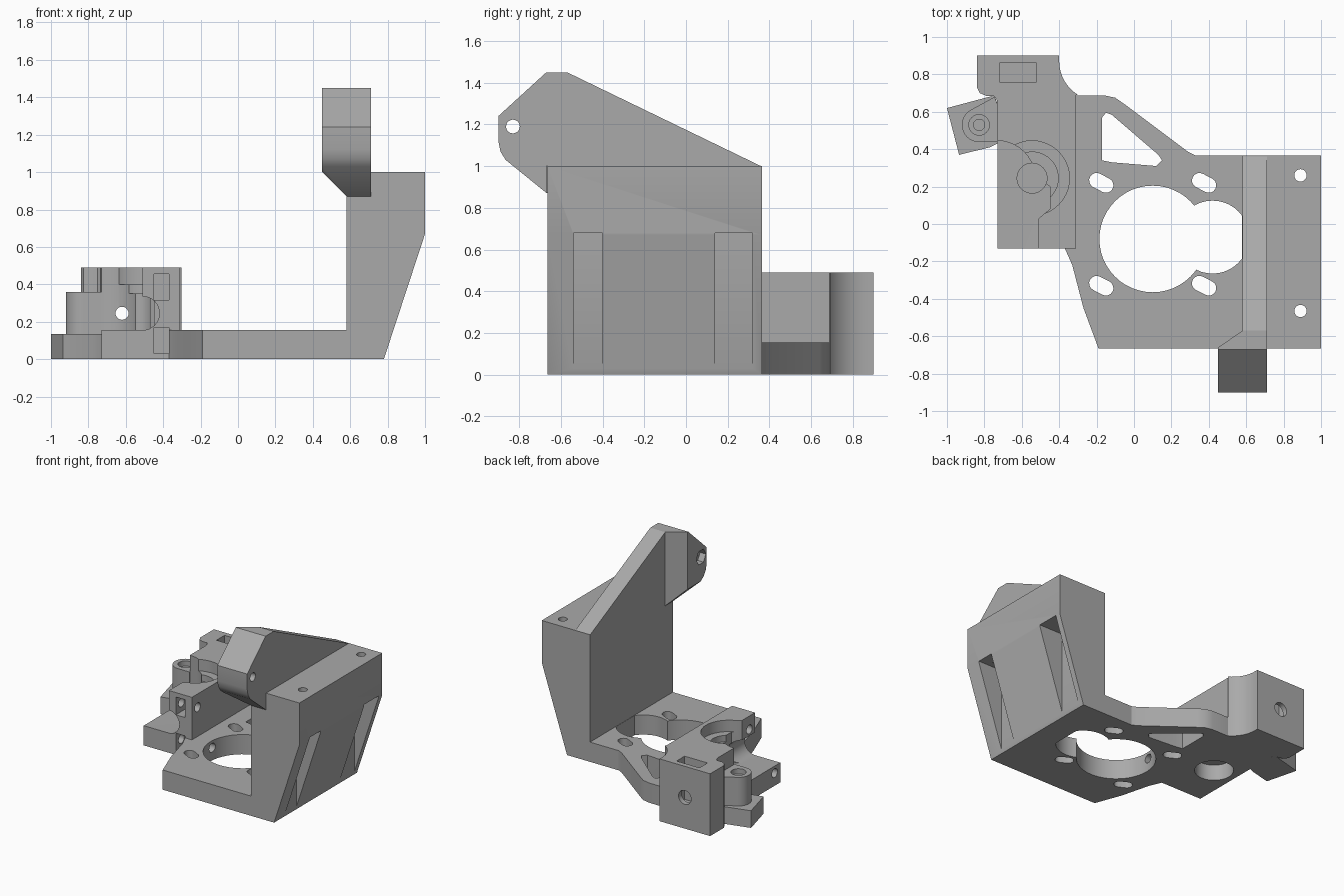
import bpy, bmesh, math
from mathutils import Vector

if "Cube" in bpy.data.objects:
    bpy.data.objects.remove(bpy.data.objects["Cube"], do_unlink=True)

grey = bpy.data.materials.new("plain grey")
grey.use_nodes = True
COLOUR = (0.4, 0.4, 0.4, 1)
grey.diffuse_color = COLOUR
grey.node_tree.nodes["Principled BSDF"].inputs["Base Color"].default_value = COLOUR


def arc(cx, cy, r, start=0, end=360, n=32):
    """Points on an arc; a whole circle leaves out its repeated last point."""
    count = n if end - start == 360 else n + 1
    return [(cx + r * math.cos(math.radians(start + (end - start) * i / n)),
             cy + r * math.sin(math.radians(start + (end - start) * i / n))) for i in range(count)]


def rect(a0, b0, a1, b1):
    return [(a0, b0), (a1, b0), (a1, b1), (a0, b1)]


def prism(name, points, axis, lo, hi):
    """Extrude a closed profile along an axis."""
    place = {"x": lambda a, b, h: Vector((h, a, b)),
             "y": lambda a, b, h: Vector((a, h, b)),
             "z": lambda a, b, h: Vector((a, b, h))}[axis]
    bm = bmesh.new()
    low = [bm.verts.new(place(a, b, lo)) for a, b in points]
    high = [bm.verts.new(place(a, b, hi)) for a, b in points]
    bm.faces.new(low)
    bm.faces.new(high)
    for i in range(len(points)):
        j = (i + 1) % len(points)
        bm.faces.new((low[i], low[j], high[j], high[i]))
    bmesh.ops.recalc_face_normals(bm, faces=bm.faces)
    mesh = bpy.data.meshes.new(name)
    bm.to_mesh(mesh)
    bm.free()
    mesh.materials.append(grey)
    obj = bpy.data.objects.new(name, mesh)
    bpy.context.collection.objects.link(obj)
    return obj


def activate(obj):
    bpy.ops.object.select_all(action="DESELECT")
    obj.select_set(True)
    bpy.context.view_layer.objects.active = obj


def carve(obj, points, axis, lo, hi, operation="DIFFERENCE"):
    """Cut a prism out of a part, or fuse one onto it."""
    tool = prism("cutter", points, axis, lo, hi)
    tool.hide_render = True
    mod = obj.modifiers.new("carve", "BOOLEAN")
    mod.operation, mod.solver, mod.object = operation, "EXACT", tool
    activate(obj)
    bpy.ops.object.modifier_apply(modifier=mod.name)
    bpy.data.objects.remove(tool, do_unlink=True)


BASE_TOP, BODY_TOP = 0.155, 0.49
FRONT, BACK = -0.665, 0.365
INNER = 0.58

# Base plate with motor opening, triangular window and four slanted slots
base = prism("base_plate", [
    (-0.19, FRONT), (INNER, FRONT), (INNER, BACK), (0.33, BACK), (0.29, 0.385),
    (-0.05, 0.64), (-0.1, 0.675), (-0.16, 0.688), (-0.31, 0.688), (-0.31, -0.13),
    (-0.37, -0.13), (-0.33, -0.22), (-0.27, -0.45)], "z", 0, BASE_TOP)
carve(base, arc(0.1, -0.08, 0.285, n=48), "z", -1, 1)
carve(base, [(min(x, INNER - 0.002), y) for x, y in arc(0.42, -0.07, 0.195, n=40)], "z", -1, 1)
carve(base, [(-0.17, 0.34), (-0.17, 0.57), (-0.15, 0.595), (-0.12, 0.585), (0.13, 0.37),
             (0.15, 0.34), (0.12, 0.31), (-0.12, 0.33)], "z", -1, 1)
for x in (-0.175, 0.375):
    for y in (0.22, -0.33):
        slot = arc(x + 0.025, y - 0.013, 0.04, -120, 60, 8) + arc(x - 0.025, y + 0.013, 0.04, 60, 240, 8)
        carve(base, slot, "z", -1, 1)

# Side wall, tapering to the foot, with two screw channels
wall = prism("side_wall", [(INNER, 0), (0.78, 0), (1, 0.67), (1, 1), (INNER, 1)], "y", FRONT, BACK)
for hole_y, y0, y1 in ((-0.465, -0.54, -0.4), (0.26, 0.14, 0.32)):
    carve(wall, rect(0.79, y0, 1.2, y1), "z", -0.1, 0.68)
    carve(wall, arc(0.89, hole_y, 0.033, n=20), "z", 0.6, 1.2)

# Arm rising over the wall, with a thicker head at the front
head_profile = [(-0.57, 1.45), (-0.67, 1.45), (-0.9, 1.24), (-0.9, 1.12),
                (-0.89, 1.07), (-0.865, 1.03), (-0.668, 0.87)]
arm = prism("arm", head_profile + [(-0.668, 1), (0.36, 1)], "x", INNER, 0.71)
head = prism("arm_head", head_profile + [(-0.57, 0.87)], "x", 0.45, INNER)
carve(head, [(0.44, -0.667), (INNER, -0.57), (INNER, -0.5), (0.44, -0.5)], "z", 0, 2)
carve(head, [(0.44, 1.01), (INNER, 0.87), (INNER, 0.8), (0.44, 0.8)], "y", -1, 0)
for part in (arm, head):
    carve(part, arc(-0.83, 1.19, 0.033, n=20), "x", 0, 1)
carve(head, arc(-0.83, 1.19, 0.06, n=6), "x", 0.4, 0.5)

# Feeder body: outline with a concave corner at the back
body = prism("feeder_body", [
    (-0.73, -0.13), (-0.31, -0.13), (-0.31, 0.688)]
    + arc(-0.19, 0.87, 0.21, 238, 180, 10)
    + [(-0.4, 0.9), (-0.84, 0.9), (-0.84, 0.73), (-0.825, 0.7), (-0.79, 0.685),
       (-0.75, 0.685), (-0.735, 0.67), (-0.73, 0.64)], "z", 0, BODY_TOP)
wheel = (-0.545, 0.245)
# Open side for the idler wheel
carve(body, [(-0.9, -0.2), (-0.51, -0.2), (-0.51, 0.03), (-0.45, 0.08), (-0.45, 0.2),
             (-0.51, 0.245), (-0.9, 0.245)], "z", BASE_TOP, 1)
carve(body, arc(-0.73, 0.245, 0.2, n=40), "z", BASE_TOP, 1)
# Stepped pocket above, recess below
for radius, floor, top in ((0.2, 0.4, 1), (0.14, 0.35, 1), (0.08, 0.145, 1), (0.14, -1, 0.125)):
    carve(body, arc(*wheel, radius, n=40), "z", floor, top)
# Feed path from front to back
carve(body, arc(-0.51, 0.245, 0.09), "y", -0.3, 0.1)
carve(body, arc(-0.62, 0.245, 0.035, n=20), "y", -0.3, 1)
carve(body, arc(-0.62, 0.245, 0.055, n=20), "y", 0.81, 1)
carve(body, rect(-0.72, 0.76, -0.52, 0.86), "z", 0.15, 1)
# Nut slots and cross screw holes
for z in (0.1, 0.385):
    carve(body, rect(-0.45, z - 0.07, -0.37, z + 0.07), "y", -0.3, 0)
    for part in (body, base):
        carve(part, arc(-0.06, z, 0.035, n=20), "x", -0.9, 0)

# Tilted idler foot and pivot boss
foot = prism("idler_foot", [(-1, 0.62), (-0.745, 0.688), (-0.73, 0.64), (-0.73, 0.43),
                            (-0.77, 0.41), (-0.935, 0.37)], "z", 0, 0.135)
boss = prism("pivot_boss", arc(-0.828, 0.53, 0.092, 120, 270, 20)
             + [(-0.73, 0.438), (-0.73, 0.64), (-0.745, 0.68)], "z", 0.135, 0.36)
carve(boss, arc(-0.828, 0.53, 0.055, n=24), "z", 0.32, 1)
carve(boss, arc(-0.828, 0.53, 0.03, n=20), "z", 0.16, 1)

# Round walls smooth, edges sharp
for obj in (base, wall, arm, head, body, foot, boss):
    activate(obj)
    bpy.ops.object.shade_smooth_by_angle(angle=math.radians(25))
